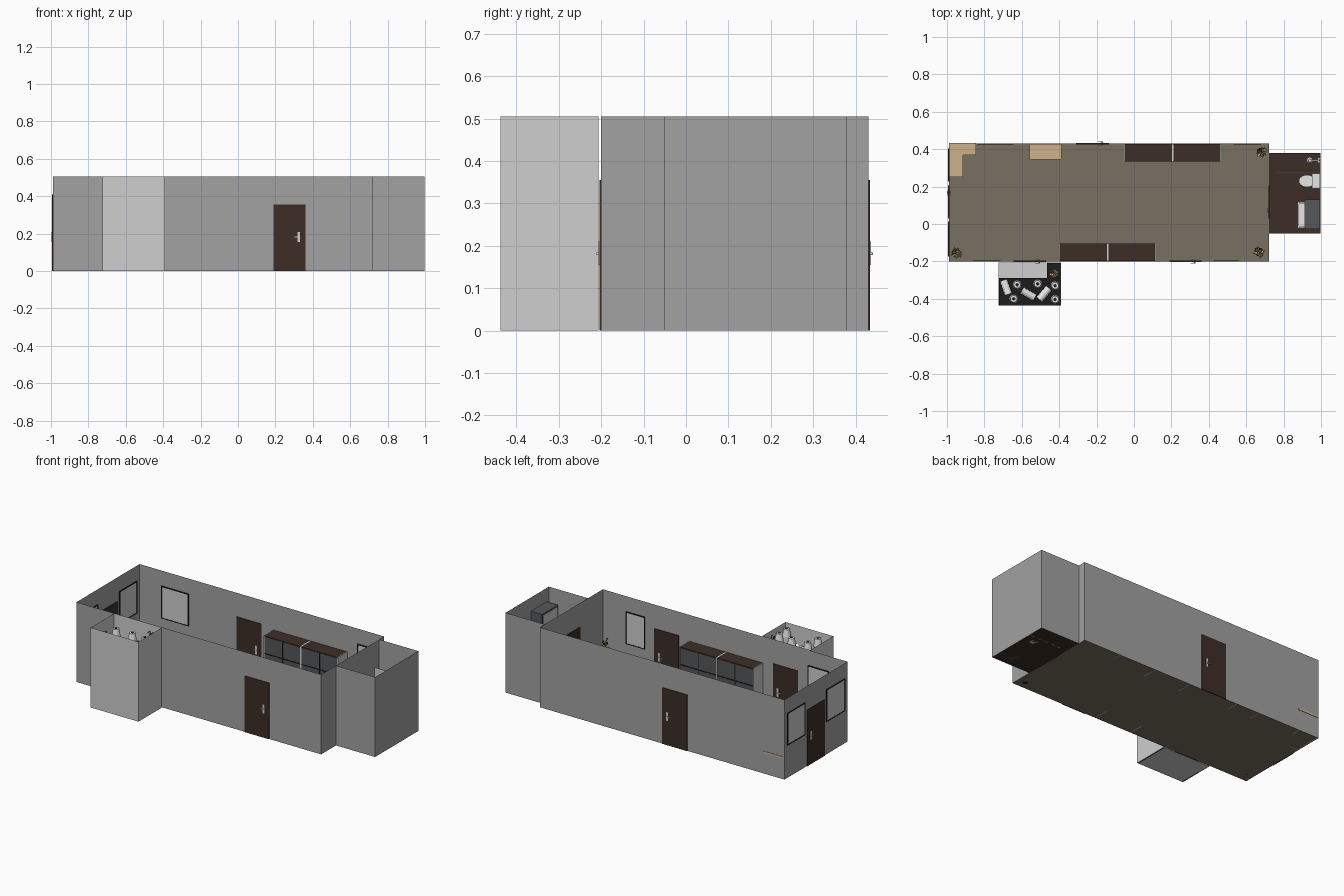
import bpy, bmesh, math, random
from mathutils import Matrix, Vector

if "Cube" in bpy.data.objects:
    bpy.data.objects.remove(bpy.data.objects["Cube"])

random.seed(4)
COL = {"wall_grey": (.36, .36, .36), "pale_grey": (.62, .62, .62), "floor_taupe": (.19, .16, .12),
       "dark_brown": (.047, .027, .019), "black": (.012, .012, .012), "smoked_grey": (.09, .095, .10),
       "tan_wood": (.62, .45, .26), "white": (.80, .80, .80), "leaf_olive": (.13, .10, .035)}
MATS = {}
for n, c in COL.items():
    MATS[n] = bpy.data.materials.new(n)
    MATS[n].diffuse_color = (*c, 1)


class Part:
    """Collects primitives into one named object."""
    def __init__(self, name):
        self.name, self.bm, self.mats = name, bmesh.new(), []

    def idx(self, mat):
        if mat not in self.mats:
            self.mats.append(mat)
        return self.mats.index(mat)

    def paint(self, verts, mat):
        for f in {f for v in verts for f in v.link_faces}:
            f.material_index = self.idx(mat)

    def box(self, x0, x1, y0, y1, z0, z1, mat):
        m = Matrix.Translation(((x0+x1)/2, (y0+y1)/2, (z0+z1)/2)) @ Matrix.Diagonal((x1-x0, y1-y0, z1-z0, 1))
        self.paint(bmesh.ops.create_cube(self.bm, size=1, matrix=m)["verts"], mat)

    def cyl(self, loc, r1, r2, h, mat, seg=12, rot=Matrix(), scale=(1, 1)):
        m = Matrix.Translation(loc) @ rot @ Matrix.Diagonal((*scale, 1, 1)) @ Matrix.Translation((0, 0, h/2))
        self.paint(bmesh.ops.create_cone(self.bm, cap_ends=True, segments=seg, radius1=r1, radius2=r2,
                                         depth=h, matrix=m)["verts"], mat)

    def face(self, pts, mat):
        f = self.bm.faces.new([self.bm.verts.new(p) for p in pts])
        f.material_index = self.idx(mat)

    def done(self):
        me = bpy.data.meshes.new(self.name)
        self.bm.to_mesh(me)
        self.bm.free()
        for m in self.mats:
            me.materials.append(MATS[m])
        bpy.context.collection.objects.link(bpy.data.objects.new(self.name, me))


X0, X1, Y0, Y1, H = -.99, .722, -.2, .43, .505


# Rooms: floor and thin walls, open at the top
def room(name, x0, x1, y0, y1, wall, floor, skip=()):
    p = Part(name)
    c = [(x0, y0), (x1, y0), (x1, y1), (x0, y1)]
    p.face([(*q, 0) for q in reversed(c)], floor)
    for i in range(4):
        a, b = c[i], c[(i+1) % 4]
        if i not in skip:
            p.face([(*a, 0), (*b, 0), (*b, H), (*a, H)], wall)
    p.done()


room("main_room", X0, X1, Y0, Y1, "wall_grey", "floor_taupe")
room("bathroom", X1, .996, -.052, .38, "wall_grey", "dark_brown", skip=(3,))
room("storage_room", -.725, -.39, -.437, -.206, "pale_grey", "pale_grey")


# Box in wall coordinates: a runs along the wall, n through it
def wbox(p, axis, a0, a1, n0, n1, z0, z1, mat):
    if axis == "x":
        p.box(a0, a1, n0, n1, z0, z1, mat)
    else:
        p.box(n0, n1, a0, a1, z0, z1, mat)


# Doors with a lever handle on both sides
def door(name, axis, pos, a0, a1, side):
    p = Part(name)
    wbox(p, axis, a0, a1, pos-.004, pos+.004, 0, .355, "dark_brown")
    h = a1-.036 if side > 0 else a0+.036
    for s in (-1, 1):
        n = sorted((pos+s*.003, pos+s*.006))
        wbox(p, axis, h-.007, h+.007, *n, .155, .21, "pale_grey")
        wbox(p, axis, h-.003, h+.003, *sorted((pos+s*.005, pos+s*.011)), .178, .184, "pale_grey")
        wbox(p, axis, *sorted((h+side*.004, h-side*.022)), *sorted((pos+s*.008, pos+s*.011)), .178, .184, "pale_grey")
    p.done()


door("front_door", "x", Y0, .19, .36, 1)
door("storage_door", "x", Y0, -.645, -.47, 1)
door("back_door", "x", Y1, -.31, -.135, 1)
door("left_door", "y", X0, .03, .207, 1)
door("bathroom_door", "y", X1, .03, .207, -1)


# Windows: black frame bars around a pale pane
def window(name, axis, n0, n1, a0, a1, z0=.205, z1=.41, t=.006):
    p = Part(name)
    e = (n1-n0)*.2
    wbox(p, axis, a0+t, a1-t, n0+e, n1-e, z0+t, z1-t, "pale_grey")
    for b0, b1 in ((a0, a0+t), (a1-t, a1)):
        wbox(p, axis, b0, b1, n0, n1, z0, z1, "black")
    for c0, c1 in ((z0, z0+t), (z1-t, z1)):
        wbox(p, axis, a0+t, a1-t, n0, n1, c0, c1, "black")
    p.done()


window("front_window_right", "x", Y0+.001, Y0+.006, .425, .56)
window("front_window_left", "x", Y0+.001, Y0+.006, -.86, -.715)
window("back_window_left", "x", Y1-.006, Y1-.001, -.837, -.645)
window("back_window_right", "x", Y1-.006, Y1-.001, .535, .68)
window("left_window_back", "y", X0-.004, X0+.004, .227, .403)
window("left_window_front", "y", X0-.004, X0+.004, -.175, .013)


# Display cabinets: two units each, brown top, smoked doors
def cabinet(name, x0, x1, yw, s):
    p = Part(name)
    yf, top, w = yw+s*.095, .34, (x1-x0)/2
    for i in range(2):
        a, b = x0+i*w, x0+(i+1)*w
        p.box(a+.004, b-.004, *sorted((yw, yf-s*.003)), .01, top-.008, "smoked_grey")
        p.box(a+.004, b-.004, *sorted((yw, yf)), top-.008, top, "dark_brown")
        for c in (a, b-.004):
            p.box(c, c+.004, *sorted((yw, yf)), 0, top, "pale_grey")
        for z in (.01, .12, .225):
            p.box(a+.004, b-.004, *sorted((yf-s*.004, yf)), z, z+.005, "black")
        p.box((a+b)/2-.002, (a+b)/2+.002, *sorted((yf-s*.004, yf)), .01, top-.008, "black")
    p.done()


cabinet("back_cabinet", -.053, .465, Y1-.002, -1)
cabinet("front_cabinet", -.4, .117, Y0+.002, 1)

# Corner desk and straight desk
p = Part("corner_desk")
p.box(-.988, -.845, .37, .433, .13, .142, "tan_wood")
p.box(-.988, -.915, .25, .37, .13, .142, "tan_wood")
for x0, x1, y0, y1 in ((-.985, -.92, .252, .258), (-.853, -.847, .375, .428), (-.985, -.979, .258, .425)):
    p.box(x0, x1, y0, y1, 0, .13, "tan_wood")
p.done()
p = Part("straight_desk")
p.box(-.56, -.388, .345, .428, .13, .142, "tan_wood")
for x in (-.558, -.396):
    p.box(x, x+.006, .35, .426, 0, .13, "tan_wood")
p.box(-.552, -.396, .42, .426, .04, .13, "tan_wood")
p.done()


# Potted plants: tapered pot, stem and drooping leaf blades
def plant(name, x, y, z=0):
    p = Part(name)
    p.cyl((x, y, z), .016, .023, .06, "black")
    p.cyl((x, y, z+.06), .004, .003, .12, "tan_wood", 6)
    for i in range(26):
        a, r = i*2.4, random.uniform(.018, .036)
        c = Vector((x, y, z+random.uniform(.10, .19)))
        d, q = Vector((math.cos(a), math.sin(a), 0)), Vector((-math.sin(a), math.cos(a), 0))*.006
        up = Vector((0, 0, random.uniform(.015, .045)))
        mid = c+d*r*.55+up
        p.face([c, mid+q, c+d*r+up*.6, mid-q], "tan_wood" if i % 4 == 0 else "leaf_olive")
    p.done()


for i, (x, y) in enumerate(((-.95, -.155), (.68, .385), (.67, -.15))):
    plant("corner_plant_%d" % (i+1), x, y)

# Storage room: L-shaped black shelves
ZT = .37
p = Part("storage_shelves")
for z in (.11, .235, ZT-.01):
    p.box(-.723, -.392, -.435, -.29, z, z+.01, "black")
    p.box(-.465, -.392, -.29, -.209, z, z+.01, "black")
for x0, x1, y0, y1 in ((-.723, -.717, -.435, -.29), (-.398, -.392, -.435, -.209), (-.465, -.459, -.29, -.209)):
    p.box(x0, x1, y0, y1, 0, ZT-.01, "black")
p.done()
plant("shelf_plant", -.427, -.26, ZT-.1)

# White jars and rolls on the shelf
p = Part("jars")
for x, y in ((-.625, -.325), (-.515, -.32), (-.422, -.33), (-.422, -.403), (-.643, -.4)):
    p.cyl((x, y, ZT), .02, .025, .07, "white")
    p.cyl((x, y, ZT+.07), .025, .018, .045, "white")
    p.cyl((x, y, ZT+.114), .009, .009, .002, "black")
p.done()
p = Part("rolls")
for x, y, a in ((-.685, -.338, 110), (-.565, -.375, -30), (-.48, -.373, 50)):
    d = Vector((math.cos(math.radians(a)), math.sin(math.radians(a)), 0))
    rot = Matrix.Rotation(math.radians(a), 4, "Z") @ Matrix.Rotation(math.pi/2, 4, "Y")
    for k in range(4):
        p.cyl(Vector((x, y, ZT+.022))+d*(k*.02-.04), .022, .019, .02, "white", 12, rot)
p.done()

# Bathroom: toilet
p = Part("toilet")
p.box(.955, .992, .192, .268, .09, .18, "white")
p.box(.952, .994, .189, .271, .18, .188, "white")
p.cyl((.925, .23, 0), .022, .032, .085, "white", 20, scale=(1.3, .9))
p.cyl((.925, .23, .085), .034, .034, .012, "white", 20, scale=(1.3, .95))
p.done()

# Washbasin and wall cabinet above it
p = Part("washbasin")
p.box(.88, .992, -.015, .115, 0, .14, "smoked_grey")
p.box(.875, .992, -.022, .118, .14, .155, "white")
for y in (-.022, .108):
    p.box(.875, .992, y, y+.01, .155, .17, "white")
p.box(.875, .881, -.012, .108, .155, .17, "white")
p.box(.985, .992, -.012, .108, .155, .17, "white")
p.done()
p = Part("wall_cabinet")
p.box(.915, .994, -.028, .13, .28, .42, "smoked_grey")
p.box(.912, .915, -.02, .122, .288, .412, "pale_grey")
p.done()

# Shower screen, pipe and head
p = Part("shower")
p.box(.765, .994, .273, .277, 0, .38, "pale_grey")
p.cyl((.988, .34, .12), .004, .004, .28, "pale_grey", 8)
p.box(.935, .99, .336, .344, .396, .402, "pale_grey")
p.cyl((.94, .34, .382), .018, .008, .016, "pale_grey", 12)
p.box(.98, .994, .325, .355, .15, .165, "pale_grey")
p.done()

for m in bpy.data.materials:
    if m.users and not m.is_grease_pencil:
        m.use_nodes = True
        m.node_tree.nodes["Principled BSDF"].inputs["Base Color"].default_value = m.diffuse_color
